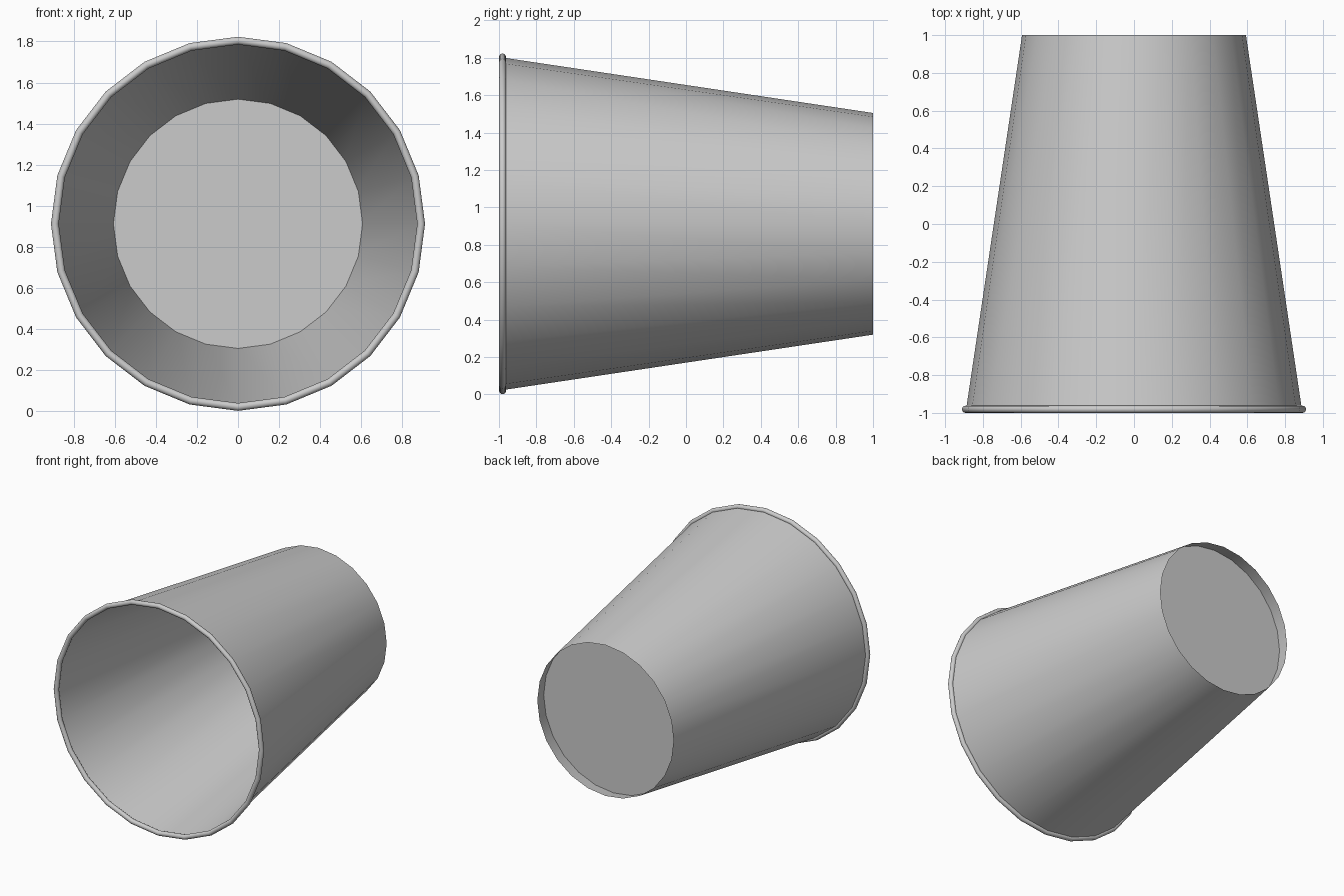
import bpy, math

if "Cube" in bpy.data.objects:
    bpy.data.objects.remove(bpy.data.objects["Cube"])

SIDES = 24
CENTRE_Z = 0.912


def finish(obj, name):
    obj.name = name
    bpy.ops.object.select_all(action='DESELECT')
    obj.select_set(True)
    bpy.context.view_layer.objects.active = obj
    bpy.ops.object.shade_smooth_by_angle(angle=math.radians(50))
    return obj


def lathe(name, profile, closed=False, cap=False):
    """Spin (radius, y) points around the cup's y axis."""
    verts = [(r * math.sin(a), y, CENTRE_Z + r * math.cos(a))
             for r, y in profile
             for a in (2 * math.pi * i / SIDES for i in range(SIDES))]
    rows = len(profile)
    faces = []
    for j in range(rows if closed else rows - 1):
        k = (j + 1) % rows
        for i in range(SIDES):
            n = (i + 1) % SIDES
            faces.append((j * SIDES + i, k * SIDES + i,
                          k * SIDES + n, j * SIDES + n))
    if cap:
        faces.append(tuple(range(SIDES)))
    mesh = bpy.data.meshes.new(name)
    mesh.from_pydata(verts, [], faces)
    mesh.update()
    obj = bpy.data.objects.new(name, mesh)
    bpy.context.collection.objects.link(obj)
    return finish(obj, name)


# Thin tapered wall, open at both ends
lathe("cup_wall", [(0.889, -0.981), (0.5926, 1.0)])

# Recessed bottom disc
lathe("cup_bottom", [(0.607, 0.90)], cap=True)

# Rolled lip around the mouth
TUBE = 0.019
lip = [(0.892 + TUBE * math.cos(t), -0.981 + TUBE * math.sin(t))
       for t in (2 * math.pi * i / 12 for i in range(12))]
lathe("rolled_lip", lip, closed=True)
